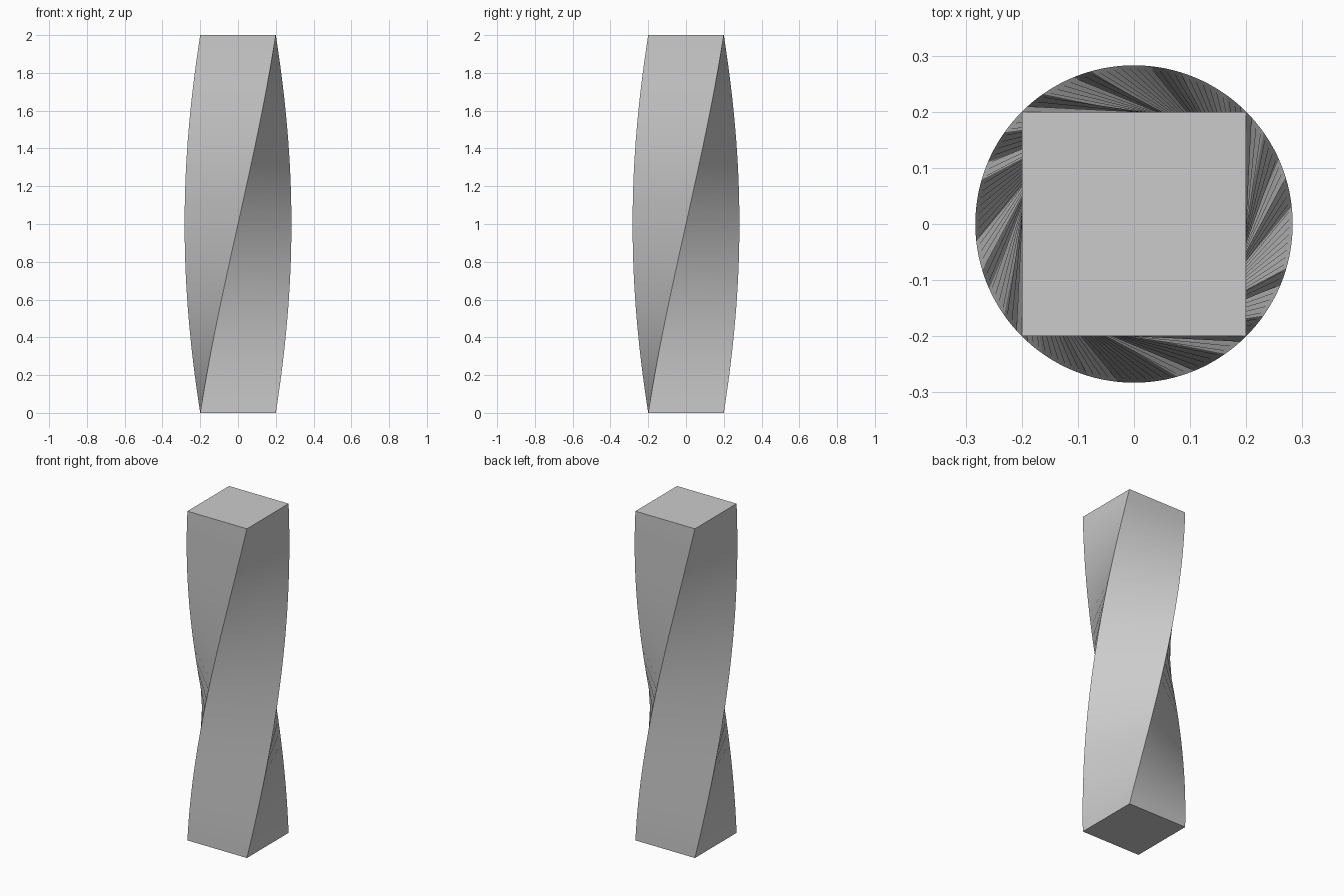
import bpy, bmesh
from math import radians, sin, cos, pi

if "Cube" in bpy.data.objects:
    bpy.data.objects.remove(bpy.data.objects["Cube"])

HALF, HEIGHT, STEPS = 0.2, 2.0, 32
TWIST = radians(90)

bm = bmesh.new()

# Square rings, turning counter-clockwise as they rise
def ring(t):
    r = HALF * 2 ** 0.5
    angles = [pi / 4 + k * pi / 2 + TWIST * t for k in range(4)]
    return [bm.verts.new((r * cos(a), r * sin(a), HEIGHT * t)) for a in angles]

rings = [ring(i / STEPS) for i in range(STEPS + 1)]

# Four twisted sides
for low, high in zip(rings, rings[1:]):
    for k in range(4):
        n = (k + 1) % 4
        bm.faces.new((low[k], low[n], high[n], high[k]))

# End caps
bm.faces.new(rings[0][::-1])
bm.faces.new(rings[-1])

mesh = bpy.data.meshes.new("twisted_column")
bm.to_mesh(mesh)
bm.free()
column = bpy.data.objects.new("twisted_column", mesh)
bpy.context.collection.objects.link(column)

# Smooth sides, crisp corners
bpy.context.view_layer.objects.active = column
column.select_set(True)
bpy.ops.object.shade_smooth_by_angle(angle=radians(30))
